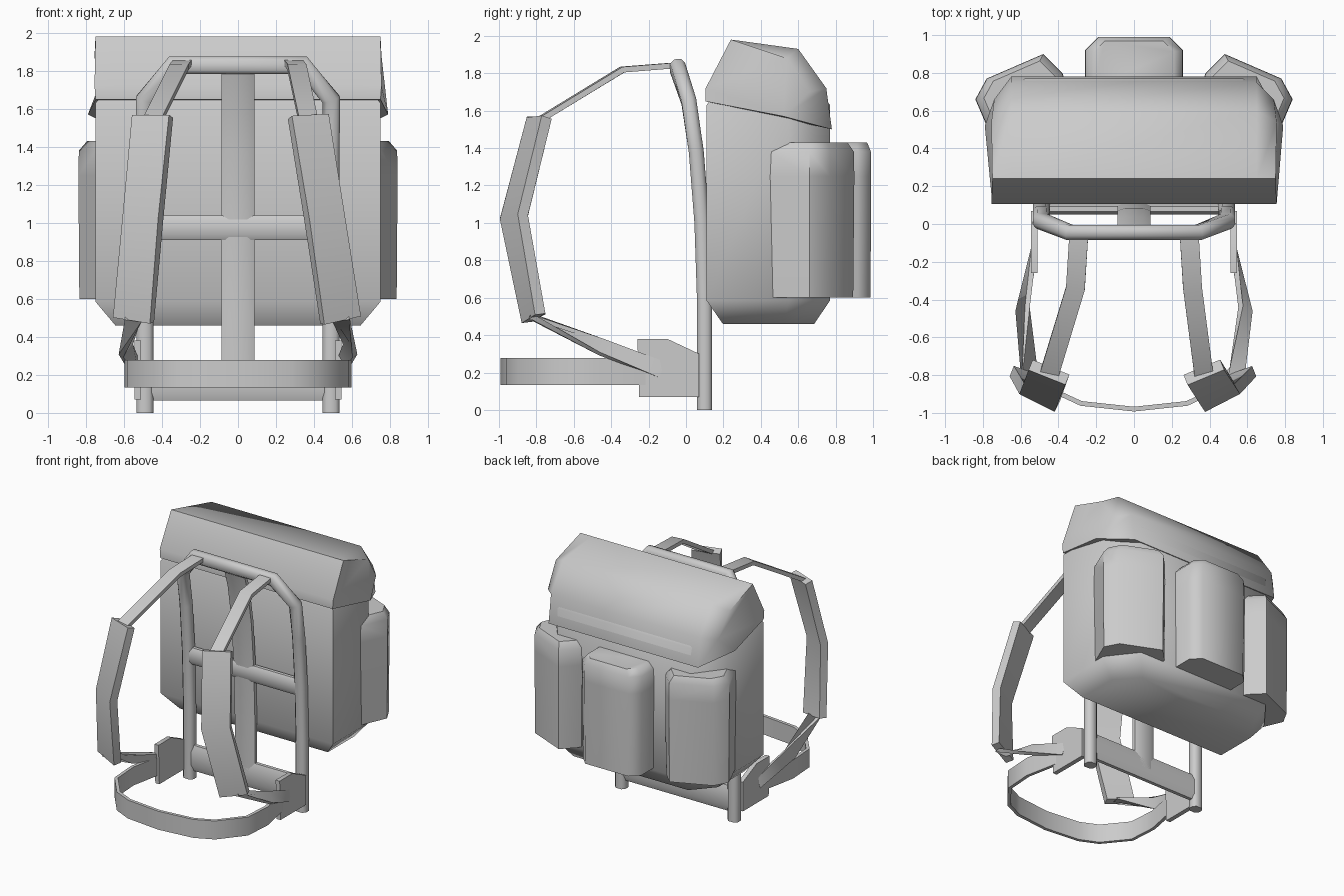
import bpy, bmesh, math
from mathutils import Vector

cube = bpy.data.objects.get("Cube")
if cube:
    bpy.data.objects.remove(cube, do_unlink=True)

grey = bpy.data.materials.new("plain_grey")
grey.use_nodes = True
GREY = (0.6, 0.6, 0.6, 1)
grey.diffuse_color = GREY
grey.node_tree.nodes["Principled BSDF"].inputs["Base Color"].default_value = GREY


def loft(name, rings, smooth=50):
    """Skin a row of equal rings and cap both ends."""
    bm = bmesh.new()
    rows = [[bm.verts.new(p) for p in ring] for ring in rings]
    n = len(rows[0])
    for a, b in zip(rows, rows[1:]):
        for i in range(n):
            j = (i + 1) % n
            bm.faces.new((a[i], a[j], b[j], b[i]))
    bm.faces.new(rows[0][::-1])
    bm.faces.new(rows[-1])
    bmesh.ops.recalc_face_normals(bm, faces=bm.faces)
    mesh = bpy.data.meshes.new(name)
    bm.to_mesh(mesh)
    bm.free()
    mesh.materials.append(grey)
    obj = bpy.data.objects.new(name, mesh)
    bpy.context.collection.objects.link(obj)
    bpy.ops.object.select_all(action='DESELECT')
    obj.select_set(True)
    bpy.context.view_layer.objects.active = obj
    bpy.ops.object.shade_smooth_by_angle(angle=math.radians(smooth))
    return obj


BOX = [(-1, -1), (1, -1), (1, 1), (-1, 1)]
ROUND = [(-1, -.45), (-.55, -1), (.55, -1), (1, -.45),
         (1, .45), (.55, 1), (-.55, 1), (-1, .45)]


def sweep(name, path, width, thick, sides=None, section=BOX):
    """Sweep a section along a path; sides give the width direction."""
    pts = [Vector(p) for p in path]
    rings = []
    for i, p in enumerate(pts):
        a = (p - pts[i - 1]).normalized() if i else None
        b = (pts[i + 1] - p).normalized() if i < len(pts) - 1 else None
        t = ((a or b) + (b or a)).normalized()
        miter = 1 / max(t.dot(a or b), 0.6)
        u = Vector(sides[i]) if sides else t.cross(Vector((0, 1, 0)))
        u = (u - t * u.dot(t)).normalized()
        v = t.cross(u)
        wu, wv = (1, miter) if sides else (miter, 1)
        rings.append([p + u * (x * width / 2 * wu) + v * (y * thick / 2 * wv)
                      for x, y in section])
    return loft(name, rings)


def ring(poly, z, sx=1.0, sy=1.0, pivot=(0, 0)):
    px, py = pivot
    return [(px + (x - px) * sx, py + (y - py) * sy, z) for x, y in poly]


def mirrored(half):
    return half + [(-x, y) for x, y in reversed(half)]


# Main bag with tapered bottom
bag = mirrored([(.75, .11), (.75, .55), (.58, .77)])
mid = (0, .445)
loft("main_bag", [ring(bag, .46, .86, .74, mid), ring(bag, .585),
                  ring(bag, 1.63), ring(bag, 1.72, .9, .8, mid)])

# Top lid, lofted across the width with drawn-in ends
lid_mid = [(.65, .105, 1.65), (.65, .105, 1.72), (.65, .24, 1.98),
           (.65, .60, 1.93), (.65, .75, 1.72), (.65, .78, 1.50)]
lid_end = [(.75, .105, 1.65), (.755, .105, 1.72), (.75, .24, 1.98),
           (.755, .54, 1.88), (.74, .66, 1.70), (.79, .52, 1.57)]
flip = lambda pts: [(-x, y, z) for x, y, z in pts]
loft("top_lid", [flip(lid_end), flip(lid_mid), lid_mid, lid_end], 60)

# Outer pockets
back = mirrored([(.26, .70), (.26, .92), (.19, .99)])
corner = [(.29, .59), (.38, .80), (.48, .90), (.78, .77), (.84, .66), (.75, .45)]
for name, poly in (("back_pocket", back), ("left_pocket", corner),
                   ("right_pocket", [(-x, y) for x, y in corner])):
    c = (sum(x for x, y in poly) / 6, sum(y for x, y in poly) / 6)
    loft(name, [ring(poly, .60, .98, .97, c), ring(poly, 1.25),
                ring(poly, 1.38, .99, .99, c), ring(poly, 1.43, .82, .82, c)])

# Carrying frame: bent tube, spine and cross bars
post = [(.49, .10, 0), (.49, .10, .55), (.49, .085, 1.0),
        (.49, .055, 1.38), (.49, .015, 1.65), (.34, -.045, 1.83)]
sweep("frame_tube", post + flip(reversed(post)), .09, .08, section=ROUND)
sweep("frame_spine", [(0, y, z) for y, z in ((.10, .15), (.10, .55), (.085, 1.0),
      (.055, 1.38), (.01, 1.65), (-.04, 1.82))], .175, .06, [(1, 0, 0)] * 6, ROUND)
for name, z, h, y in (("middle_bar", .975, .13, .08), ("lower_bar", .165, .20, .10)):
    sweep(name, [(-.48, y, z), (.48, y, z)], h, .06, [(0, 0, 1)] * 2, ROUND)

# Hip belt
half = [(.525, -.18), (.585, -.48), (.57, -.70), (.42, -.885), (.28, -.95)]
belt = half + [(0, -.98)] + [(-x, y) for x, y in reversed(half)]
sweep("hip_belt", [(x, y, .205) for x, y in belt], .145, .025, [(0, 0, 1)] * len(belt))

# Hip plates and shoulder straps on each side
plate = [(-.26, .38), (-.10, .38), (.07, .30), (.07, .07), (-.25, .07)]
for side, s, near, centre, low in (("left", 1, .37, .455, .54),
                                   ("right", -1, .45, .50, .55)):
    loft(side + "_hip_plate", [[(s * x, y, z) for y, z in plate] for x in (.51, .545)])
    flat = (1, s * .15, 0)
    sweep(side + "_upper_strap",
          [(s * .29, -.02, 1.845), (s * .31, -.34, 1.82), (s * near, -.80, 1.54)],
          .10, .03, [flat] * 3)
    sweep(side + "_shoulder_pad",
          [(s * near, -.785, 1.56), (s * centre, -.92, 1.03), (s * low, -.815, .49)],
          .21, .06, [(1, s * .4, 0), (1, s * .5, 0), (1, s * .4, 0)])
    sweep(side + "_lower_strap",
          [(s * low, -.83, .50), (s * .59, -.45, .335), (s * .53, -.13, .215)],
          .09, .03, [flat, (s * .5, 0, -.8), (0, 0, -1)])
